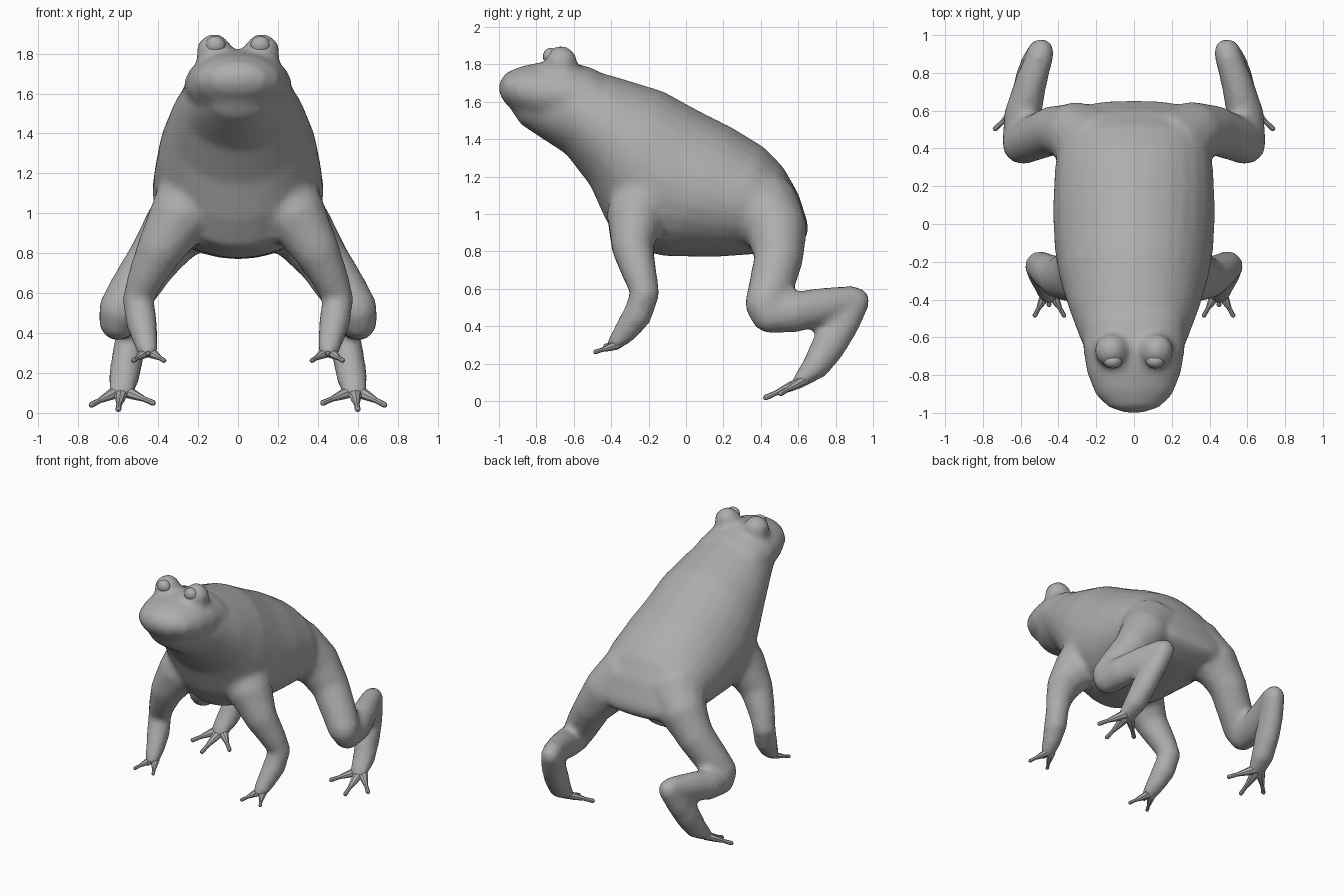
import bpy, bmesh, math
from mathutils import Vector

if "Cube" in bpy.data.objects:
    bpy.data.objects.remove(bpy.data.objects["Cube"])

skin = bpy.data.materials.new("skin grey")
skin.diffuse_color = (0.42, 0.42, 0.42, 1)
skin.use_nodes = True
skin.node_tree.nodes["Principled BSDF"].inputs["Base Color"].default_value = skin.diffuse_color


def loft(bm, rings, n=20):
    """Skin a list of (centre, u, v) elliptical rings, closing both ends."""
    loops = []
    for c, u, v in rings:
        loops.append([bm.verts.new(c + u * math.cos(2 * math.pi * i / n) + v * math.sin(2 * math.pi * i / n))
                      for i in range(n)])
    for a, b in zip(loops, loops[1:]):
        for i in range(n):
            j = (i + 1) % n
            bm.faces.new((a[i], a[j], b[j], b[i]))
    bm.faces.new(loops[0][::-1])
    bm.faces.new(loops[-1])


def trunk(bm, sections):
    """Rings given by top y, z, bottom y, z and half width."""
    rings = []
    for ty, tz, by, bz, w in sections:
        top, bot = Vector((0, ty, tz)), Vector((0, by, bz))
        rings.append(((top + bot) / 2, Vector((w, 0, 0)), (top - bot) / 2))
    loft(bm, rings, 28)


def tube(bm, pts, side, n=14):
    """Rounded limb through (x, y, z, radius, sideways stretch) points."""
    P = [Vector((p[0] * side, p[1], p[2])) for p in pts]
    rings = []
    for i, p in enumerate(P):
        t = (P[min(i + 1, len(P) - 1)] - P[max(i - 1, 0)]).normalized()
        u = (Vector((1, 0, 0)) - t * t.x).normalized()
        v = t.cross(u)
        r, s = pts[i][3], pts[i][4]
        # domed ends
        dome = [(0.3, 0.8), (0.75, 0.5)]
        if i == 0:
            rings += [(p - t * r * d, u * r * s * k, v * r * k) for k, d in dome]
        rings.append((p, u * r * s, v * r))
        if i == len(P) - 1:
            rings += [(p + t * r * d, u * r * s * k, v * r * k) for k, d in dome[::-1]]
    loft(bm, rings, n)


def ball(bm, c, radii, seg=16):
    geo = bmesh.ops.create_uvsphere(bm, u_segments=seg, v_segments=seg // 2 + 2, radius=1)
    for v in geo["verts"]:
        v.co = Vector((v.co[i] * radii[i] + c[i] for i in range(3)))


def finish(bm, name):
    bmesh.ops.recalc_face_normals(bm, faces=bm.faces)
    me = bpy.data.meshes.new(name)
    bm.to_mesh(me)
    bm.free()
    me.materials.append(skin)
    ob = bpy.data.objects.new(name, me)
    bpy.context.collection.objects.link(ob)
    return ob


# Body: throat, belly, back and rump
bm = bmesh.new()
trunk(bm, [(-.93, 1.60, -.93, 1.55, .06), (-.86, 1.66, -.885, 1.48, .14), (-.74, 1.74, -.78, 1.41, .21),
           (-.60, 1.79, -.64, 1.32, .28), (-.38, 1.735, -.51, 1.15, .345), (-.12, 1.655, -.43, .97, .395),
           (.08, 1.545, -.34, .83, .42), (.25, 1.46, -.12, .775, .43), (.42, 1.355, .15, .77, .42),
           (.52, 1.25, .36, .785, .40), (.60, 1.11, .50, .80, .36), (.645, .97, .60, .84, .28),
           (.655, .92, .64, .87, .15)])
# Upper head, overhanging the throat as a lip
trunk(bm, [(-1.0, 1.70, -1.0, 1.65, .05), (-.965, 1.755, -.975, 1.60, .135), (-.88, 1.79, -.92, 1.55, .205),
           (-.76, 1.815, -.81, 1.49, .25), (-.64, 1.82, -.68, 1.46, .27), (-.50, 1.78, -.54, 1.45, .27),
           (-.35, 1.70, -.40, 1.45, .25)])
for s in (1, -1):
    # Brow bulges
    ball(bm, (.12 * s, -.67, 1.81), (.09, .09, .09))
    # Front leg
    tube(bm, [(.20, -.20, 1.12, .20, 1), (.30, -.275, .97, .155, 1), (.395, -.285, .81, .112, 1.05),
              (.465, -.245, .67, .092, 1), (.50, -.22, .57, .08, 1), (.485, -.26, .46, .08, 1),
              (.465, -.325, .37, .066, 1), (.45, -.385, .305, .042, 1.3)], s)
    # Thigh
    tube(bm, [(.20, .40, 1.02, .22, 1), (.33, .49, .90, .165, 1), (.43, .495, .76, .132, 1),
              (.53, .455, .61, .122, 1), (.60, .42, .50, .11, 1)], s)
    # Shank
    tube(bm, [(.605, .43, .465, .105, .9), (.59, .58, .475, .11, .9), (.545, .75, .51, .10, .85),
              (.495, .90, .545, .075, .95)], s)
    # Hind foot
    tube(bm, [(.49, .915, .545, .075, .95), (.525, .84, .42, .092, .85), (.55, .765, .30, .095, .85),
              (.57, .69, .18, .075, 1.05), (.585, .60, .10, .038, 1.7)], s)
body = finish(bm, "body_and_legs")
rm = body.modifiers.new("blend", 'REMESH')
rm.mode, rm.voxel_size, rm.use_smooth_shade = 'VOXEL', .022, True
sm = body.modifiers.new("soften", 'SMOOTH')
sm.factor, sm.iterations = .5, 6

# Toes: slim tapered digits with small round tips
hind = [((.60, .63, .11), (.735, .505, .04)), ((.585, .61, .10), (.60, .425, .018)),
        ((.57, .63, .11), (.425, .505, .05))]
front = [((.465, -.37, .30), (.525, -.485, .262)), ((.45, -.37, .31), (.45, -.43, .295)),
         ((.435, -.37, .30), (.37, -.485, .262))]
for name, digits in (("hind_toes", hind), ("front_toes", front)):
    bm = bmesh.new()
    r = .03 if name == "hind_toes" else .025
    for s in (1, -1):
        for a, b in digits:
            a, b = Vector(a), Vector(b)
            tube(bm, [(*a, r, 1.3), (*a.lerp(b, .35), r * .8, 1.1), (*a.lerp(b, .7), r * .45, 1),
                      (*b, r * .5, 1)], s, 8)
    finish(bm, name)

# Eyeballs
bm = bmesh.new()
for s in (1, -1):
    ball(bm, (.112 * s, -.725, 1.842), (.05, .04, .046))
eyes = finish(bm, "eyes")
for p in eyes.data.polygons:
    p.use_smooth = True
